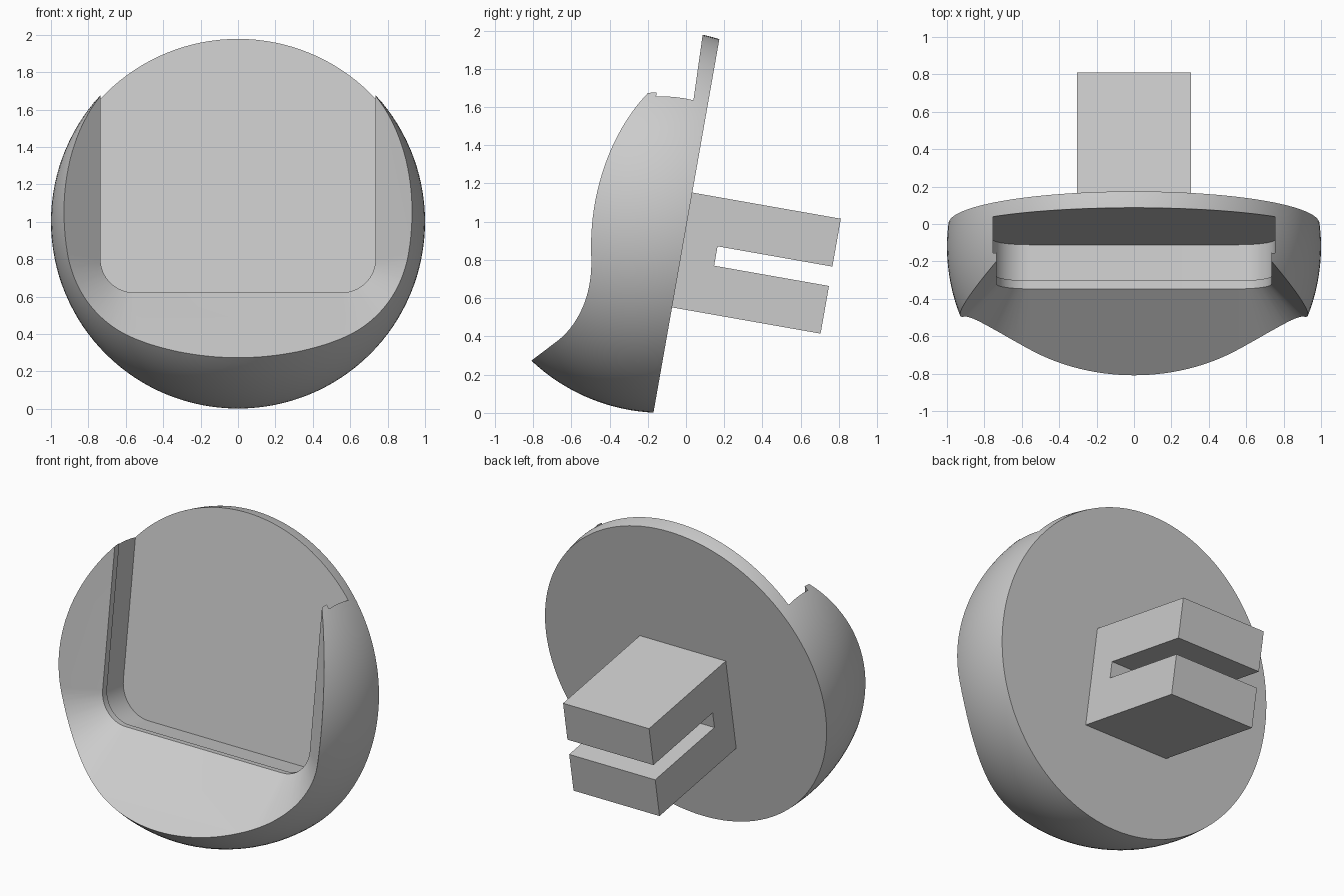
import bpy, bmesh, math
from mathutils import Matrix, Vector

cube = bpy.data.objects.get("Cube")
if cube:
    bpy.data.objects.remove(cube)

CENTRE = Vector((0, -0.122, 1.0))


def tilted(degrees):
    """Frame at the ball centre: x across, y up the leaning face, z out of it."""
    return Matrix.Translation(CENTRE) @ Matrix.Rotation(math.radians(90 - degrees), 4, "X")


BODY, POCKET = tilted(10), tilted(8)

grey = bpy.data.materials.new("light grey plastic")
grey.use_nodes = True
colour = (0.6, 0.6, 0.6, 1)
grey.diffuse_color = colour
grey.node_tree.nodes["Principled BSDF"].inputs["Base Color"].default_value = colour


def make_object(name, bm, frame):
    bmesh.ops.recalc_face_normals(bm, faces=bm.faces)
    bm.transform(frame)
    mesh = bpy.data.meshes.new(name)
    bm.to_mesh(mesh)
    bm.free()
    obj = bpy.data.objects.new(name, mesh)
    bpy.context.collection.objects.link(obj)
    mesh.materials.append(grey)
    return obj


# Ball with its back sliced flat
BACK = -0.126
bm = bmesh.new()
bmesh.ops.create_uvsphere(bm, u_segments=128, v_segments=64, radius=1)
cut = bmesh.ops.bisect_plane(bm, geom=bm.verts[:] + bm.edges[:] + bm.faces[:],
                             plane_co=(0, 0, BACK), plane_no=(0, 0, 1), clear_inner=True)
rim = [e for e in cut["geom_cut"] if isinstance(e, bmesh.types.BMEdge)]
bmesh.ops.edgeloop_fill(bm, edges=rim)
body = make_object("holder_body", bm, BODY)


# Open-topped pocket: slot, narrower lip, then a 45 degree flare
def u_ring(bm, grow, depth, top=1.6, steps=16):
    cx, cy, radius = 0.555, -0.226, 0.18 + grow
    right = []
    for i in range(steps + 1):
        a = -math.pi / 2 + math.pi / 2 * i / steps
        right.append((cx + radius * math.cos(a), cy + radius * math.sin(a)))
    right.append((cx + radius, top))
    outline = right + [(-x, y) for x, y in reversed(right)]
    return [bm.verts.new((x, y, depth)) for x, y in outline]


bm = bmesh.new()
rings = [u_ring(bm, grow, depth) for grow, depth in
         [(0.02, -0.071), (0.02, 0.125), (0, 0.125), (0, 0.17), (1.0, 1.17)]]
for a, b in zip(rings, rings[1:]):
    for i in range(len(a)):
        j = (i + 1) % len(a)
        bm.faces.new((a[i], a[j], b[j], b[i]))
bm.faces.new(rings[0])
bm.faces.new(rings[-1])
cutter = make_object("pocket_cutter", bm, POCKET)
cutter.hide_render = True

boolean = body.modifiers.new("pocket", "BOOLEAN")
boolean.operation, boolean.solver, boolean.object = "DIFFERENCE", "EXACT", cutter
bpy.context.view_layer.objects.active = body
body.select_set(True)
bpy.ops.object.modifier_apply(modifier=boolean.name)
bpy.data.objects.remove(cutter)
bpy.ops.object.select_all(action="DESELECT")
body.select_set(True)
bpy.ops.object.shade_smooth_by_angle(angle=math.radians(25))

# Square mounting plug with a slot between its two prongs
top, slot_top, slot_low, low = 0.177, -0.077, -0.18, -0.433
root, slot_end, tip = BACK + 0.015, -0.305, -0.915
profile = [(top, root), (top, tip), (slot_top, tip), (slot_top, slot_end),
           (slot_low, slot_end), (slot_low, tip), (low, tip), (low, root)]
bm = bmesh.new()
side = bm.faces.new([bm.verts.new((-0.305, u, n)) for u, n in profile])
sweep = bmesh.ops.extrude_face_region(bm, geom=[side])
bmesh.ops.translate(bm, vec=(0.61, 0, 0),
                    verts=[v for v in sweep["geom"] if isinstance(v, bmesh.types.BMVert)])
make_object("mounting_plug", bm, BODY)
